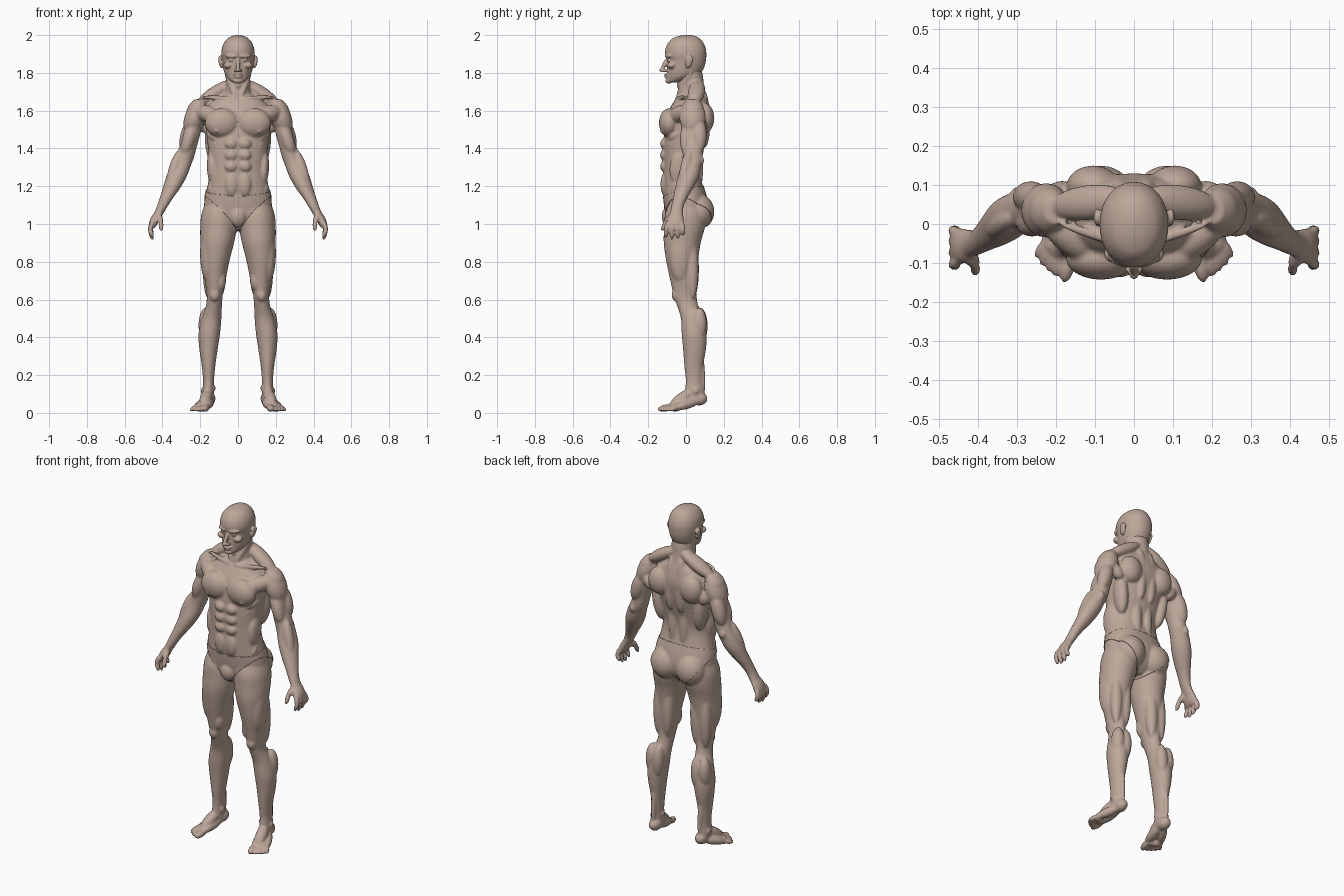
import bpy, bmesh, math
from mathutils import Vector, Matrix

skin = bpy.data.materials.new("skin")
skin.diffuse_color = (0.51, 0.385, 0.32, 1)


def resample(rows, k=4):
    """Catmull-Rom interpolation between cross-sections."""
    out = []
    for i in range(len(rows) - 1):
        a, b, c, d = (rows[max(i - 1, 0)], rows[i], rows[i + 1], rows[min(i + 2, len(rows) - 1)])
        for s in range(k):
            t = s / k
            out.append([0.5 * (2 * q + (r - p) * t + (2 * p - 5 * q + 4 * r - u) * t * t
                               + (3 * q - p - 3 * r + u) * t ** 3) for p, q, r, u in zip(a, b, c, d)])
    return out + [rows[-1]]


def loft(bm, rows, power=2.0, n=32):
    """Closed skin over horizontal sections (x, y, z, rx, ry)."""
    rings = []
    for x, y, z, rx, ry in resample(rows):
        ring = []
        for j in range(n):
            c, s = math.cos(2 * math.pi * j / n), math.sin(2 * math.pi * j / n)
            ring.append(bm.verts.new((x + rx * math.copysign(abs(c) ** (2 / power), c),
                                      y + ry * math.copysign(abs(s) ** (2 / power), s), z)))
        rings.append(ring)
    for a, b in zip(rings, rings[1:]):
        for j in range(n):
            bm.faces.new((a[j], a[(j + 1) % n], b[(j + 1) % n], b[j]))
    bm.faces.new(rings[0])
    bm.faces.new(rings[-1])


def front_back(rows):
    """(z, rx, front y, back y) -> centred loft sections."""
    return [(0, (f + b) / 2, z, rx, (b - f) / 2) for z, rx, f, b in rows]


def blob(bm, c, r):
    m = Matrix.Translation(c) @ Matrix.Diagonal((*r, 1))
    bmesh.ops.create_uvsphere(bm, u_segments=24, v_segments=16, radius=1, matrix=m)


def muscle(bm, p, q, rx, ry=None, extra=0.5):
    """Ellipsoid stretched from p to q; ry is its depth along y."""
    p, q = Vector(p), Vector(q)
    w = (q - p).normalized()
    ref = Vector((0, 0, 1)) if abs(w.y) > 0.9 else Vector((0, 1, 0))
    v = (ref - w * ref.dot(w)).normalized()
    u = v.cross(w)
    ry = ry or rx
    h = (q - p).length / 2 + rx * extra
    rot = Matrix((u * rx, v * ry, w * h)).transposed().to_4x4()
    bmesh.ops.create_uvsphere(bm, u_segments=20, v_segments=16, radius=1,
                              matrix=Matrix.Translation((p + q) / 2) @ rot)


def fuse(name, bm, voxel, smooth):
    """Mirror the half, weld everything into one skin and relax it."""
    bmesh.ops.recalc_face_normals(bm, faces=bm.faces)
    me = bpy.data.meshes.new(name)
    bm.to_mesh(me)
    bm.free()
    ob = bpy.data.objects.new(name, me)
    bpy.context.collection.objects.link(ob)
    mir = ob.modifiers.new("mirror", 'MIRROR')
    mir.use_mirror_merge = False
    rem = ob.modifiers.new("weld", 'REMESH')
    rem.mode, rem.voxel_size, rem.use_smooth_shade = 'VOXEL', voxel, True
    sm = ob.modifiers.new("relax", 'SMOOTH')
    sm.factor, sm.iterations = 0.5, smooth
    done = bpy.data.meshes.new_from_object(ob.evaluated_get(bpy.context.evaluated_depsgraph_get()))
    ob.modifiers.clear()
    ob.data = done
    done.materials.clear()
    done.materials.append(skin)
    done.shade_smooth()
    return ob


bm = bmesh.new()
# torso and neck
loft(bm, front_back([(.97, .05, -.07, .05), (1.02, .16, -.095, .10), (1.08, .18, -.11, .115),
                     (1.15, .173, -.118, .105), (1.22, .158, -.12, .085), (1.30, .148, -.12, .075),
                     (1.40, .158, -.12, .095), (1.50, .17, -.115, .12), (1.58, .175, -.10, .13),
                     (1.64, .15, -.07, .12), (1.68, .09, -.04, .108), (1.70, .06, -.02, .09)]), 2.3)
loft(bm, front_back([(1.62, .075, -.04, .11), (1.68, .07, -.045, .108), (1.73, .064, -.04, .096),
                     (1.78, .064, -.04, .09), (1.83, .06, -.03, .08)]))
muscle(bm, (.065, .03, 1.82), (.015, -.045, 1.675), .018)      # neck muscle
blob(bm, (0, -.036, 1.735), (.014, .014, .02))                 # throat
muscle(bm, (.03, .065, 1.75), (.20, .045, 1.645), .036, .045)  # trapezius
muscle(bm, (.02, -.055, 1.665), (.19, .0, 1.672), .012)        # collar bone
# chest
blob(bm, (.085, -.088, 1.535), (.09, .055, .078))
muscle(bm, (.10, -.075, 1.56), (.21, .0, 1.60), .045)
blob(bm, (.115, -.132, 1.488), (.007, .008, .007))
# abdomen, flanks and groin
for z in (1.425, 1.365, 1.305):
    blob(bm, (.036, -.113, z), (.034, .024, .03))
blob(bm, (.034, -.112, 1.21), (.036, .023, .062))
muscle(bm, (.14, -.03, 1.38), (.135, -.045, 1.22), .027, .05)
for i in range(4):
    muscle(bm, (.155 - .012 * i, -.03, 1.48 - .04 * i), (.125 - .01 * i, -.085, 1.455 - .04 * i), .017)
muscle(bm, (.15, -.05, 1.2), (.05, -.09, 1.05), .028)
blob(bm, (0, -.083, 1.04), (.045, .042, .055))
# back
muscle(bm, (.15, .06, 1.52), (.125, .045, 1.32), .036, .045)
blob(bm, (.105, .098, 1.56), (.068, .052, .08))
muscle(bm, (.17, .085, 1.50), (.215, .065, 1.56), .034)
muscle(bm, (.032, .09, 1.70), (.035, .098, 1.42), .034)
muscle(bm, (.036, .06, 1.45), (.036, .062, 1.17), .03)
blob(bm, (.085, .062, 1.065), (.085, .084, .092))              # buttock
# arm
loft(bm, [(.20, .035, 1.66, .03, .035), (.215, .035, 1.62, .05, .058), (.232, .035, 1.55, .048, .06),
          (.246, .035, 1.47, .045, .056), (.264, .035, 1.41, .046, .053), (.284, .035, 1.35, .05, .053),
          (.302, .028, 1.31, .053, .053), (.326, .012, 1.25, .054, .056), (.352, -.01, 1.19, .046, .048),
          (.378, -.03, 1.14, .036, .038), (.40, -.045, 1.095, .029, .033), (.418, -.05, 1.06, .026, .035),
          (.437, -.055, 1.03, .026, .043), (.451, -.058, .995, .022, .048), (.456, -.058, .98, .014, .044)])
muscle(bm, (.20, .035, 1.63), (.252, .035, 1.50), .056, .07)   # deltoid
muscle(bm, (.238, .008, 1.52), (.282, .003, 1.38), .035, .038) # biceps
muscle(bm, (.245, .07, 1.54), (.285, .07, 1.40), .04)          # triceps
muscle(bm, (.310, .015, 1.38), (.365, -.02, 1.2), .03)         # forearm
muscle(bm, (.285, .03, 1.31), (.35, -.02, 1.18), .032)
blob(bm, (.298, .078, 1.335), (.018, .018, .025))              # elbow
for y, tip in ((-.106, .937), (-.074, .925), (-.044, .929), (-.015, .947)):  # fingers
    yb = -.058 + (y + .058) * .85
    muscle(bm, (.456, yb, 1.005), (.467, y, .965), .0135, extra=.9)
    muscle(bm, (.467, y, .972), (.454, y, tip), .0125, extra=.9)
muscle(bm, (.425, -.065, 1.05), (.408, -.108, 1.01), .018)     # thumb
muscle(bm, (.408, -.105, 1.015), (.407, -.124, .972), .013, extra=.9)
# leg
loft(bm, [(.10, 0, 1.12, .07, .085), (.10, -.003, 1.05, .094, .108), (.103, -.008, .98, .097, .108),
          (.11, -.02, .90, .089, .098), (.119, -.02, .80, .073, .084), (.121, -.012, .70, .055, .071),
          (.123, -.006, .63, .043, .062), (.127, .008, .57, .042, .056), (.14, .033, .50, .052, .06),
          (.152, .043, .42, .057, .066), (.156, .045, .34, .049, .061), (.156, .041, .25, .036, .05),
          (.156, .043, .17, .029, .044), (.158, .043, .11, .03, .05), (.155, .045, .06, .03, .05)])
muscle(bm, (.162, -.03, .97), (.160, -.03, .71), .04, .06)     # thigh
muscle(bm, (.118, -.07, .96), (.122, -.05, .74), .045)
blob(bm, (.092, -.04, .705), (.029, .038, .06))
muscle(bm, (.09, .03, .93), (.098, .035, .62), .036)
muscle(bm, (.15, .03, .93), (.155, .035, .62), .034)
blob(bm, (.124, -.054, .625), (.027, .022, .034))              # kneecap
muscle(bm, (.126, -.03, .57), (.135, -.005, .50), .018)
muscle(bm, (.125, .075, .54), (.132, .075, .38), .035, .04)    # calf
muscle(bm, (.172, .07, .54), (.176, .07, .40), .035, .04)
muscle(bm, (.165, .005, .52), (.16, .01, .30), .028)
muscle(bm, (.155, .085, .30), (.153, .09, .08), .014)
blob(bm, (.132, .035, .13), (.014, .018, .018))                # ankle
blob(bm, (.184, .05, .115), (.013, .018, .018))
# foot
blob(bm, (.153, .068, .075), (.034, .046, .036))
muscle(bm, (.158, .03, .11), (.182, -.07, .042), .032)
muscle(bm, (.145, .05, .065), (.165, -.085, .036), .026)
muscle(bm, (.162, .06, .062), (.222, -.045, .03), .025)
muscle(bm, (.165, -.08, .034), (.225, -.04, .028), .025)
muscle(bm, (.166, -.085, .03), (.176, -.132, .021), .019, extra=1)
for bx, by, tx, ty in ((.19, -.08, .201, -.126), (.205, -.07, .218, -.113),
                       (.217, -.06, .234, -.096), (.226, -.045, .247, -.077)):
    muscle(bm, (bx, by, .032), (tx, ty, .016), .0125, extra=.9)
body = fuse("body", bm, 0.0065, 3)

# head
bm = bmesh.new()
loft(bm, front_back([(1.75, .03, -.098, -.04), (1.765, .05, -.102, .02), (1.79, .068, -.1, .07),
                     (1.82, .077, -.1, .092), (1.85, .082, -.1, .103), (1.87, .085, -.1, .106),
                     (1.895, .088, -.11, .108), (1.92, .087, -.11, .106), (1.95, .079, -.1, .097),
                     (1.978, .06, -.077, .078), (1.994, .034, -.042, .052), (2.001, .008, -.005, .02)]), 2.1)
muscle(bm, (.012, -.106, 1.888), (.062, -.085, 1.89), .012)    # brow
muscle(bm, (0, -.102, 1.872), (0, -.124, 1.82), .012)          # nose
blob(bm, (0, -.127, 1.816), (.013, .015, .011))
blob(bm, (.014, -.114, 1.812), (.009, .012, .009))
blob(bm, (.034, -.087, 1.868), (.016, .014, .011))             # eye
blob(bm, (.053, -.076, 1.84), (.024, .024, .018))              # cheekbone
blob(bm, (0, -.103, 1.789), (.026, .013, .0065))               # lips
blob(bm, (0, -.101, 1.777), (.022, .013, .0065))
blob(bm, (0, -.09, 1.758), (.026, .02, .015))                  # chin
muscle(bm, (.062, -.01, 1.80), (.03, -.075, 1.765), .015)      # jaw
muscle(bm, (.088, .008, 1.83), (.097, .02, 1.88), .010, .02)   # ear
blob(bm, (.095, .018, 1.872), (.009, .022, .02))
fuse("head", bm, 0.004, 2)

# briefs: a thin shell cut from the body by a waist plane and two leg planes
bm = bmesh.new()
bm.from_mesh(body.data)
for co, no in (((0, -.125, 1.15), (0, -.25, 1)), ((.05, 0, 1.0), (1.1, -.3, -1)), ((-.05, 0, 1.0), (-1.1, -.3, -1))):
    bmesh.ops.bisect_plane(bm, geom=bm.verts[:] + bm.edges[:] + bm.faces[:], plane_co=co,
                           plane_no=Vector(no).normalized(), clear_outer=True)
me = bpy.data.meshes.new("briefs")
bm.to_mesh(me)
bm.free()
me.materials.append(skin) if not me.materials else None
briefs = bpy.data.objects.new("briefs", me)
bpy.context.collection.objects.link(briefs)
sol = briefs.modifiers.new("cloth", 'SOLIDIFY')
sol.thickness, sol.offset = 0.004, 1
